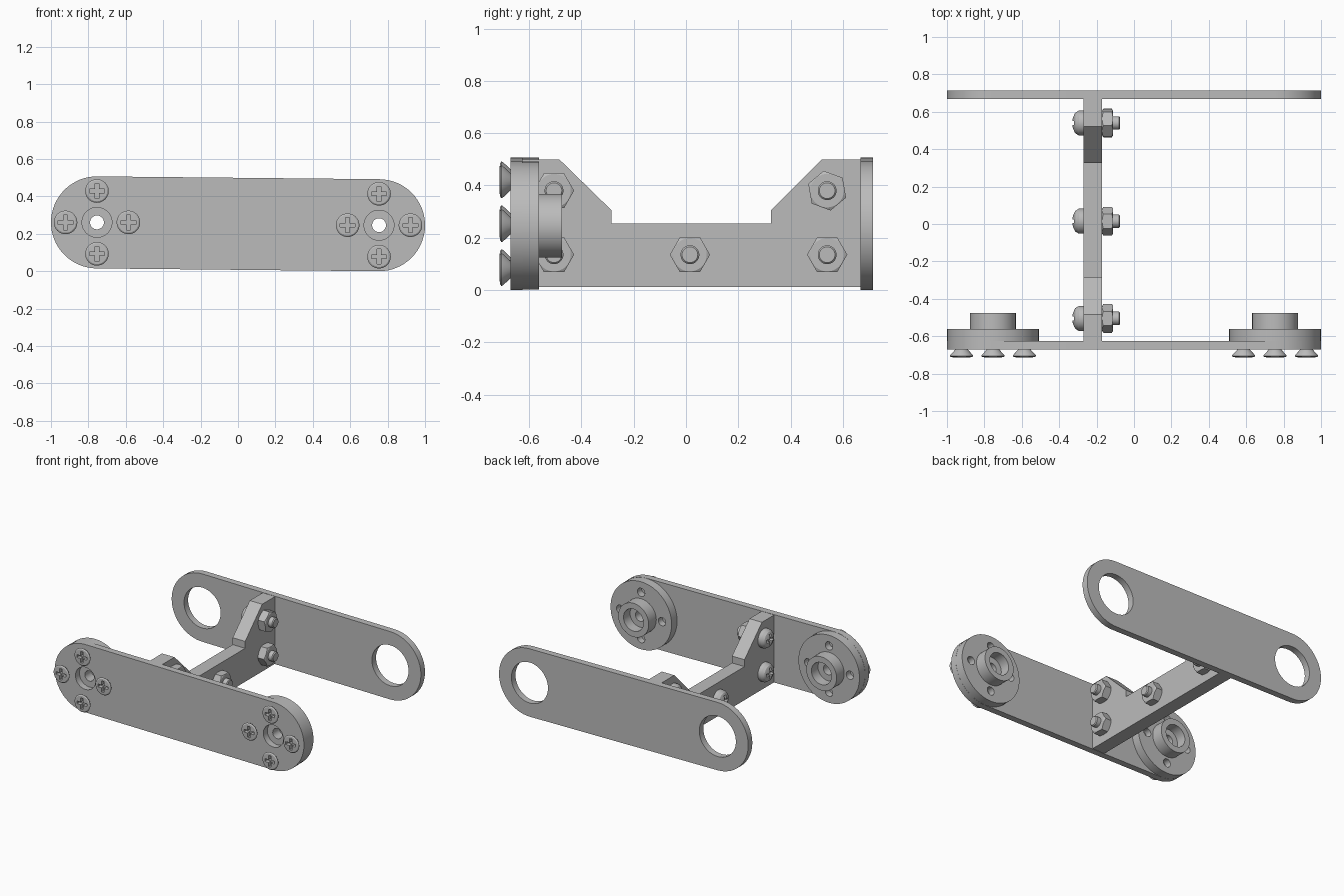
import bpy, bmesh
from math import sin, cos, pi, atan2
from mathutils import Matrix

if "Cube" in bpy.data.objects:
    bpy.data.objects.remove(bpy.data.objects["Cube"], do_unlink=True)

grey = bpy.data.materials.new("plain_grey")
grey.use_nodes = True
colour = (0.5, 0.5, 0.5, 1)
grey.diffuse_color = colour
grey.node_tree.nodes["Principled BSDF"].inputs["Base Color"].default_value = colour

# Part frames: local z runs towards the front, or along the +x side
FRONT = Matrix.Rotation(pi / 2, 4, 'X')
SIDE = Matrix(((0, 0, 1), (1, 0, 0), (0, 1, 0))).to_4x4()

R = 0.246                                   # plate end radius
ENDS = ((-0.754, 0.261), (0.754, 0.246))    # plate end centres
TILT = atan2(ENDS[1][1] - ENDS[0][1], ENDS[1][0] - ENDS[0][0])
PITCH = 0.168                               # screw circle radius


def finish(bm, name):
    bmesh.ops.remove_doubles(bm, verts=bm.verts, dist=1e-5)
    bmesh.ops.recalc_face_normals(bm, faces=bm.faces)
    mesh = bpy.data.meshes.new(name)
    bm.to_mesh(mesh)
    bm.free()
    mesh.materials.append(grey)
    return mesh


def prism(name, outline, low, high):
    """Extrude a 2D outline along local z."""
    bm = bmesh.new()
    face = bm.faces.new([bm.verts.new((x, y, low)) for x, y in outline])
    new = bmesh.ops.extrude_face_region(bm, geom=[face])["geom"]
    top = [v for v in new if isinstance(v, bmesh.types.BMVert)]
    bmesh.ops.translate(bm, verts=top, vec=(0, 0, high - low))
    return finish(bm, name)


def lathe(name, profile, steps=48):
    """Revolve (radius, height) points about local z."""
    bm = bmesh.new()
    vs = [bm.verts.new((r, 0, t)) for r, t in profile]
    es = [bm.edges.new(pair) for pair in zip(vs, vs[1:])]
    bmesh.ops.spin(bm, geom=vs + es, cent=(0, 0, 0), axis=(0, 0, 1),
                   angle=2 * pi, steps=steps)
    return finish(bm, name)


def arc(cx, cy, r, start, sweep, n):
    return [(cx + r * cos(start + sweep * i / n), cy + r * sin(start + sweep * i / n))
            for i in range(n + 1)]


def circle(cx, cy, r, n=48):
    return arc(cx, cy, r, 0, 2 * pi, n)[:-1]


def place(mesh, name, frame, x=0, y=0, z=0):
    ob = bpy.data.objects.new(name, mesh)
    bpy.context.collection.objects.link(ob)
    ob.matrix_world = Matrix.Translation((x, y, z)) @ frame
    return ob


def carve(mesh, tools, operation='DIFFERENCE'):
    """Combine a mesh with tool meshes in local space and return the result."""
    body = place(mesh, "body", Matrix())
    helpers = [place(t, "cutter", Matrix()) for t in tools]
    for h in helpers:
        h.hide_render = True
        mod = body.modifiers.new("cut", 'BOOLEAN')
        mod.operation, mod.solver, mod.object = operation, 'EXACT', h
    graph = bpy.context.evaluated_depsgraph_get()
    result = bpy.data.meshes.new_from_object(body.evaluated_get(graph))
    for ob in helpers + [body]:
        bpy.data.objects.remove(ob, do_unlink=True)
    return result


def cross(size, width):
    """Outline of a cross-shaped driver recess."""
    quarter = [(size, -width), (size, width), (width, width)]
    pts = []
    for k in range(4):
        c, s = round(cos(k * pi / 2)), round(sin(k * pi / 2))
        pts += [(c * x - s * y, s * x + c * y) for x, y in quarter]
    return pts


# Long round-ended plates, front with small holes and back with large ones
outline = (arc(*ENDS[1], R, TILT - pi / 2, pi, 32)
           + arc(*ENDS[0], R, TILT + pi / 2, pi, 32))
for name, hole, low, high in (("front_plate", 0.08, 0.625, 0.672),
                              ("back_plate", 0.147, -0.715, -0.668)):
    cutters = [prism("hole", circle(*c, hole), low - 0.1, high + 0.1) for c in ENDS]
    place(carve(prism(name, outline, low, high), cutters), name, FRONT)

# Web joining the plates, lowered in the middle
web = [(-0.626, 0.012), (0.669, 0.012), (0.669, 0.5), (0.52, 0.5), (0.325, 0.305),
       (0.325, 0.255), (-0.285, 0.255), (-0.285, 0.305), (-0.485, 0.5), (-0.626, 0.5)]
place(prism("web", web, -0.27, -0.17), "web", SIDE)

# Flanged hub with a stepped bore and four blind screw holes
spots = [(PITCH * cos(k * pi / 2), PITCH * sin(k * pi / 2)) for k in range(4)]
hub = lathe("hub", [(0.037, 0.626), (R - 0.001, 0.626), (R - 0.001, 0.562),
                    (0.122, 0.562), (0.122, 0.475), (0.08, 0.475),
                    (0.08, 0.55), (0.037, 0.55), (0.037, 0.626)], 64)
hub = carve(hub, [prism("hole", circle(x, y, 0.03, 24), 0.5, 0.61) for x, y in spots])

# Countersunk screw with a cross recess
screw = lathe("screw", [(0, 0.62), (0.03, 0.62), (0.03, 0.668), (0.06, 0.7),
                        (0.063, 0.706), (0.055, 0.712), (0, 0.715)], 40)
screw = carve(screw, [prism("recess", cross(0.04, 0.01), 0.685, 0.8)])

for side, (cx, cz) in zip(("right", "left"), ENDS):
    place(hub, side + "_hub", FRONT, cx, 0, cz)
    for i, (dx, dz) in enumerate(spots):
        place(screw, f"{side}_screw_{i + 1}", FRONT, cx + dx, 0, cz + dz)

# Dome-headed bolt and chamfered hexagonal nut
bolt = lathe("bolt", [(0, -0.33), (0.03, -0.327), (0.055, -0.314), (0.067, -0.295),
                      (0.067, -0.27), (0.036, -0.27), (0.036, -0.081),
                      (0.03, -0.075), (0, -0.075)], 40)
bolt = carve(bolt, [prism("recess", cross(0.04, 0.01), -0.4, -0.3)])
cone = lathe("chamfer", [(0, -0.17), (0.067, -0.17), (0.08, -0.162),
                         (0.08, -0.12), (0.064, -0.111), (0, -0.111)])
nut = carve(prism("nut", circle(0, 0, 0.077, 6), -0.18, -0.1), [cone], 'INTERSECT')

bolts = [(-0.505, 0.135), (-0.505, 0.38), (0.015, 0.135), (0.54, 0.135), (0.54, 0.38)]
for i, (y, z) in enumerate(bolts):
    turn = Matrix.Rotation(-0.35 if i == 4 else 0, 4, 'Z')
    place(bolt, f"bolt_{i + 1}", SIDE, 0, y, z)
    place(nut, f"nut_{i + 1}", SIDE @ turn, 0, y, z)

# Smooth the round surfaces and keep the edges sharp
bpy.ops.object.select_all(action='DESELECT')
for ob in bpy.context.collection.objects:
    if ob.type == 'MESH':
        ob.select_set(True)
        bpy.context.view_layer.objects.active = ob
bpy.ops.object.shade_smooth_by_angle(angle=0.5)
